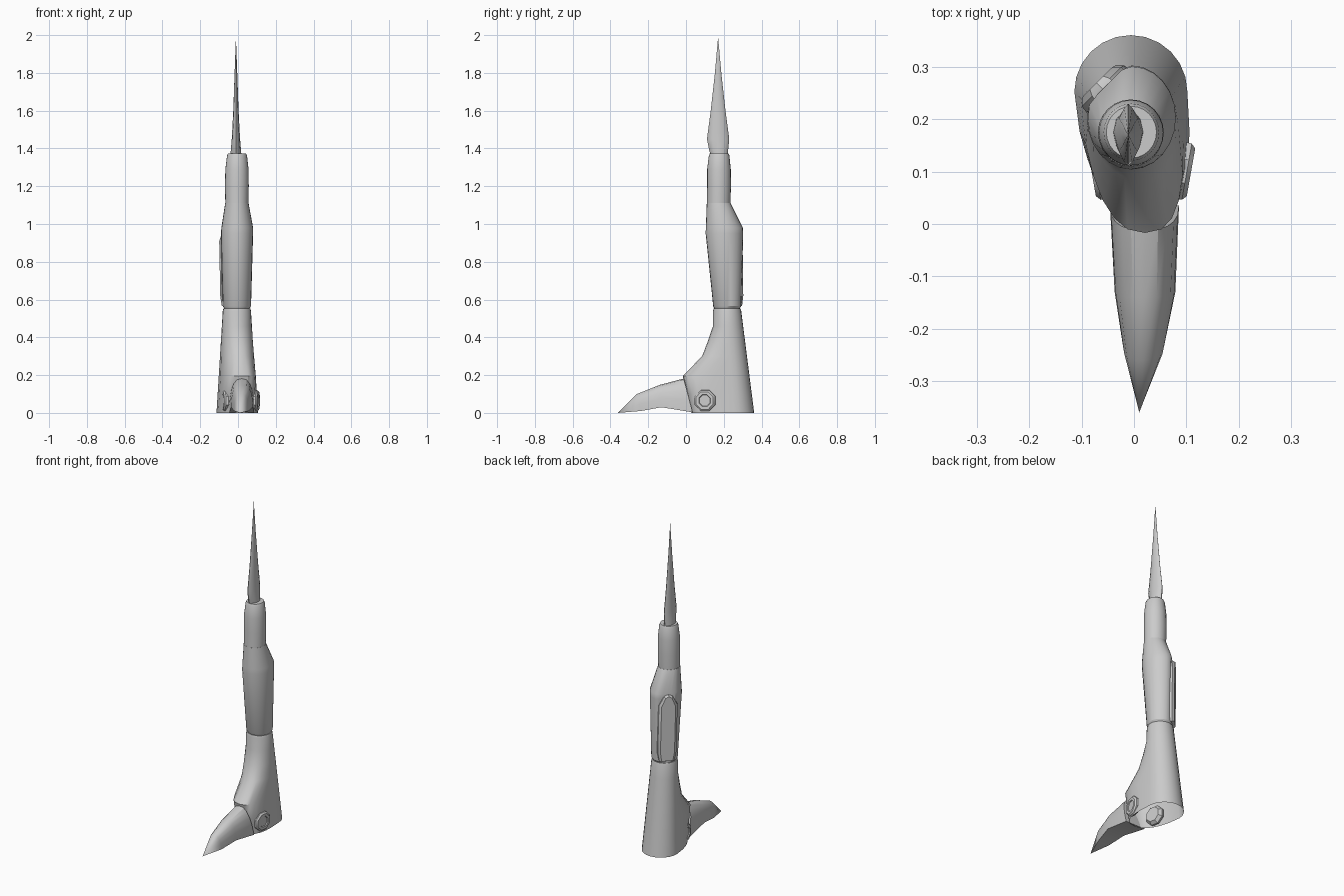
import bpy, bmesh, math
from mathutils import Vector, Matrix

if "Cube" in bpy.data.objects:
    bpy.data.objects.remove(bpy.data.objects["Cube"])


def loft(name, rings, cap_start=True, cap_end=True, angle=32):
    """Skin a list of equal-length point rings; a one-point ring is a tip."""
    bm = bmesh.new()
    vs = [[bm.verts.new(p) for p in r] for r in rings]
    for a, b in zip(vs, vs[1:]):
        n = max(len(a), len(b))
        for i in range(n):
            j = (i + 1) % n
            if len(b) == 1:
                bm.faces.new((a[i], a[j], b[0]))
            else:
                bm.faces.new((a[i], a[j], b[j], b[i]))
    if cap_start and len(vs[0]) > 2:
        bm.faces.new(vs[0][::-1])
    if cap_end and len(vs[-1]) > 2:
        bm.faces.new(vs[-1])
    bmesh.ops.recalc_face_normals(bm, faces=bm.faces)
    me = bpy.data.meshes.new(name)
    bm.to_mesh(me)
    bm.free()
    ob = bpy.data.objects.new(name, me)
    bpy.context.collection.objects.link(ob)
    bpy.ops.object.select_all(action='DESELECT')
    ob.select_set(True)
    bpy.context.view_layer.objects.active = ob
    bpy.ops.object.shade_smooth_by_angle(angle=math.radians(angle))
    return ob


def angles(n):
    return [2 * math.pi * i / n for i in range(n)]


def spow(v, e):
    return math.copysign(abs(v) ** e, v)


# Boot shell, open underneath: round at the back, drawn forward to the ankle
def boot_ring(z, front):
    t = z / 0.55
    r = 0.108 - 0.034 * t
    yc = 0.253 - 0.036 * t
    reach = yc - front if front is not None else r
    k = max(0, min(1, (reach - r) / 0.1))
    pts = []
    for a in angles(24):
        c, s = math.cos(a), math.sin(a)
        if s >= -1e-6:
            pts.append((-0.006 + r * c, yc + r * s, z))
        else:
            x = r * spow(c, 1 - 0.2 * k) - 0.006 + 0.027 * k * -s
            pts.append((x, yc - reach * abs(s) ** (1 - 0.2 * k), z))
    return pts


boot = [boot_ring(z, f) for z, f in
        ((0, 0.028), (0.1, 0.006), (0.195, -0.017), (0.3, 0.085), (0.38, 0.116),
         (0.46, 0.143), (0.54, None))]
boot.append([(-0.006 + (x + 0.006) * 0.95, 0.217 + (y - 0.217) * 0.95, 0.553)
             for x, y, z in boot[-1]])
loft("boot", boot, cap_start=False)


# Pointed toe: arched sections along the foot
def toe_ring(xc, hw, bot, top, n=10):
    bot, top = Vector((0, *bot)), Vector((0, *top))
    pts = []
    for i in range(n + 1):
        a = math.pi * i / n
        p = bot.lerp(top, math.sin(a) ** 0.8)
        p.x = xc + hw * spow(math.cos(a), 0.8)
        pts.append(p)
    return pts


loft("toe", [toe_ring(0.02, 0.066, (0.035, 0.003), (-0.012, 0.182)),
             toe_ring(0.021, 0.058, (-0.13, 0.03), (-0.14, 0.148)),
             toe_ring(0.018, 0.038, (-0.24, 0.01), (-0.26, 0.1)),
             [(0.01, -0.36, 0)]])

# Octagonal ankle bolts with a recessed round centre
for name, side, x in (("bolt_right", 1, 0.101), ("bolt_left", -1, -0.073)):
    prof = ((-0.03, 0.045), (-0.012, 0.06), (0, 0.059), (0.008, 0.05),
            (0.008, 0.034), (0.003, 0.031), (0.003, 0.01))
    rot = Matrix.Rotation(math.radians(-10 * side), 3, 'Z')
    loft(name, [[rot @ Vector((side * d, r * math.cos(a + math.pi / 8),
                               r * math.sin(a + math.pi / 8)))
                 + Vector((x, 0.1, 0.065)) for a in angles(8)]
                for d, r in prof])

# Upper leg: calf with a flat on its back left, then the narrow neck
N = Vector((-0.707, 0.707, 0))


def leg_ring(z, x0, x1, y0, y1, clip=1.0):
    c = Vector(((x0 + x1) / 2, (y0 + y1) / 2, z))
    pts = []
    for a in angles(24):
        p = Vector(((x1 - x0) / 2 * math.cos(a), (y1 - y0) / 2 * math.sin(a), 0))
        d = p.dot(N)
        pts.append(c + p - N * max(0, d - clip))
    return pts


loft("calf", [leg_ring(0.553, -0.073, 0.061, 0.15, 0.284),
              leg_ring(0.565, -0.08, 0.069, 0.144, 0.292, 0.066),
              leg_ring(0.95, -0.09, 0.08, 0.104, 0.303, 0.074),
              leg_ring(0.98, -0.088, 0.08, 0.105, 0.301, 0.078),
              leg_ring(1.11, -0.068, 0.056, 0.11, 0.236)])
loft("neck", [leg_ring(1.105, -0.067, 0.055, 0.111, 0.235),
              leg_ring(1.2, -0.069, 0.057, 0.112, 0.238),
              leg_ring(1.29, -0.067, 0.056, 0.112, 0.237),
              leg_ring(1.362, -0.058, 0.048, 0.121, 0.23),
              leg_ring(1.373, -0.053, 0.043, 0.126, 0.225)])

# Calf plate: pointed panel standing off the flat
T = Vector((0.707, 0.707, 0))
outline = ((-0.8, 0.565), (0.8, 0.565), (1, 0.62), (1, 0.91), (0.45, 0.965),
           (0, 0.975), (-0.45, 0.965), (-1, 0.91), (-1, 0.62))


def plate_ring(off, half, inset):
    pts = []
    for u, z in outline:
        z = 0.77 + (z - 0.77) * inset
        t = (z - 0.56) / 0.41
        c = Vector((-0.006, 0.217 - 0.013 * t, z))
        pts.append(c + N * (off + 0.011 * t) + T * (u * half))
    return pts


loft("calf_plate", [plate_ring(0.055, 0.055, 1), plate_ring(0.07, 0.053, 1),
                    plate_ring(0.082, 0.04, 0.97)])


# Spike blade: lens-shaped section narrowing to a point
def blade_ring(z, hx, hy, yc):
    return [(-0.011 + hx * math.cos(a) * abs(math.cos(a)) ** 0.5,
             yc + hy * spow(math.sin(a), 0.9), z) for a in angles(12)]


loft("spike", [blade_ring(1.365, 0.029, 0.045, 0.176),
               blade_ring(1.39, 0.027, 0.05, 0.173),
               blade_ring(1.45, 0.022, 0.059, 0.17),
               blade_ring(1.6, 0.014, 0.039, 0.17),
               blade_ring(1.8, 0.007, 0.017, 0.17),
               [(-0.011, 0.17, 1.99)]])
